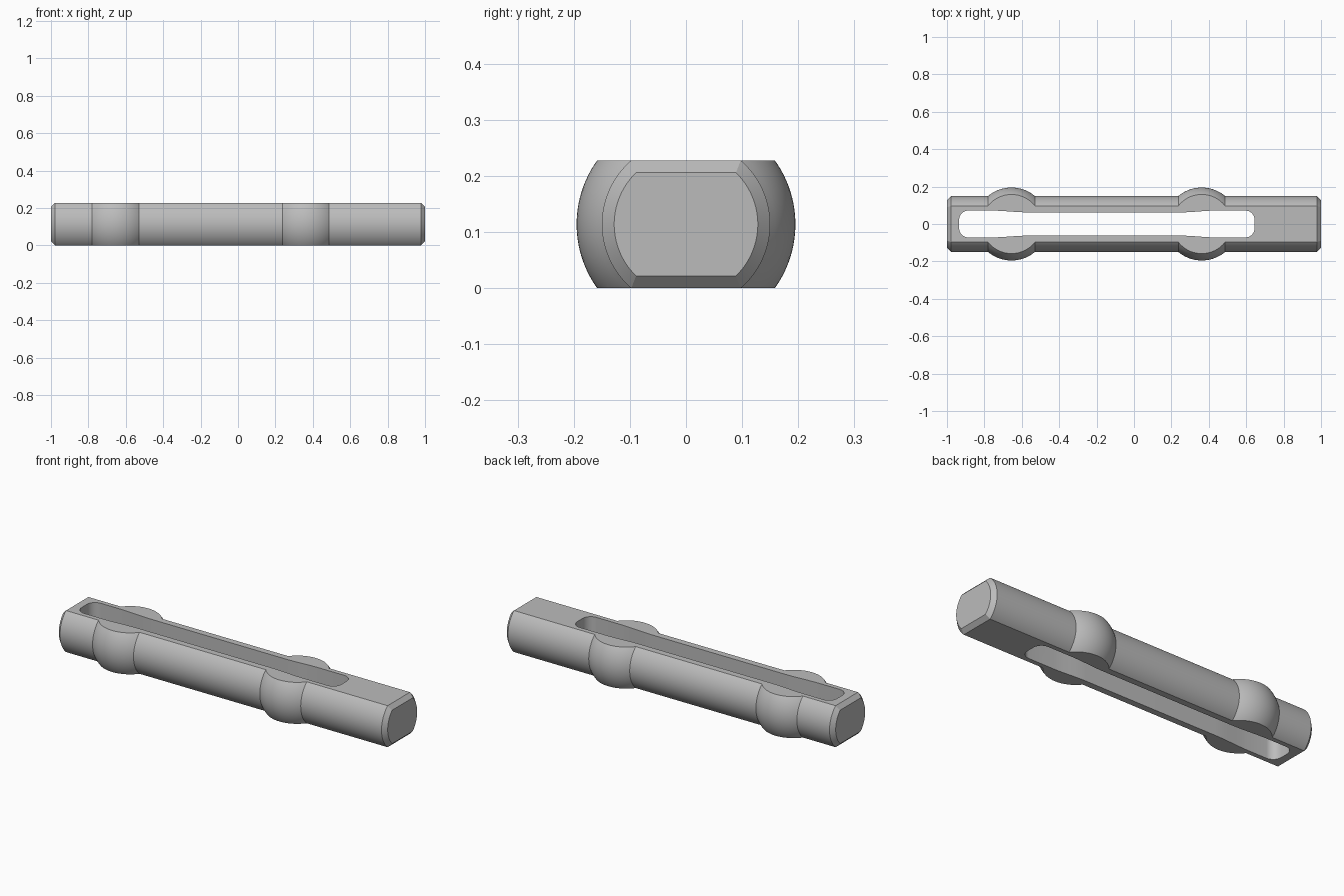
import bpy, bmesh, math

cube = bpy.data.objects.get("Cube")
if cube:
    bpy.data.objects.remove(cube, do_unlink=True)

HEIGHT = 0.228
AXIS_Z = HEIGHT / 2
SHAFT_R, BULGE_R, CHAMFER = 0.15, 0.195, 0.022
BULGE_X = (-0.655, 0.362)

steel = bpy.data.materials.new("plain grey")
steel.use_nodes = True
grey = (0.5, 0.5, 0.5, 1)
steel.diffuse_color = grey
steel.node_tree.nodes["Principled BSDF"].inputs["Base Color"].default_value = grey


def make_object(name, bm):
    bmesh.ops.recalc_face_normals(bm, faces=bm.faces)
    mesh = bpy.data.meshes.new(name)
    bm.to_mesh(mesh)
    bm.free()
    mesh.materials.append(steel)
    obj = bpy.data.objects.new(name, mesh)
    bpy.context.collection.objects.link(obj)
    return obj


def prism(name, outline, direction):
    """Extrude a closed outline along a direction."""
    bm = bmesh.new()
    face = bm.faces.new([bm.verts.new(p) for p in outline])
    ext = bmesh.ops.extrude_face_region(bm, geom=[face], use_keep_orig=True)
    verts = [g for g in ext["geom"] if isinstance(g, bmesh.types.BMVert)]
    bmesh.ops.translate(bm, verts=verts, vec=direction)
    return make_object(name, bm)


def boolean(target, cutter, operation):
    cutter.hide_render = True
    mod = target.modifiers.new(cutter.name, 'BOOLEAN')
    mod.operation, mod.solver, mod.object = operation, 'EXACT', cutter
    bpy.context.view_layer.objects.active = target
    bpy.ops.object.modifier_apply(modifier=mod.name)
    bpy.data.objects.remove(cutter, do_unlink=True)


# Turned body: round shaft with chamfered ends and two spherical bulges
profile = [(-1, 0), (-1, SHAFT_R - CHAMFER), (-1 + CHAMFER, SHAFT_R)]
half_angle = math.acos(SHAFT_R / BULGE_R)
for cx in BULGE_X:
    for i in range(19):
        a = half_angle * (i / 9 - 1)
        profile.append((cx + BULGE_R * math.sin(a), BULGE_R * math.cos(a)))
profile += [(1 - CHAMFER, SHAFT_R), (1, SHAFT_R - CHAMFER), (1, 0)]

bm = bmesh.new()
verts = [bm.verts.new((x, 0, AXIS_Z + r)) for x, r in profile]
edges = [bm.edges.new(pair) for pair in zip(verts, verts[1:])]
bmesh.ops.spin(bm, geom=verts + edges, cent=(0, 0, AXIS_Z), axis=(1, 0, 0),
               angle=math.tau, steps=128, use_duplicate=False)
bmesh.ops.remove_doubles(bm, verts=bm.verts, dist=1e-5)
body = make_object("slotted_pin", bm)

# Flat top and bottom, with their bevelled ends
E = 0.05
side = [(-1 - E, CHAMFER + E), (-1 + CHAMFER, 0), (1 - CHAMFER, 0), (1 + E, CHAMFER + E)]
side += [(x, HEIGHT - z) for x, z in reversed(side)]
boolean(body, prism("flats", [(x, -0.4, z) for x, z in side], (0, 0.8, 0)), 'INTERSECT')

# Through slot: rounded corners, slightly narrower in the middle
X0, X1, WIDE, NARROW, R = -0.935, 0.645, 0.072, 0.062, 0.05


def ease(x_start, x_end, w_start, w_end, steps=8):
    points = []
    for i in range(steps + 1):
        t = i / steps
        s = t * t * (3 - 2 * t)
        points.append((x_start + (x_end - x_start) * t, w_start + (w_end - w_start) * s))
    return points


def corner(cx, start):
    return [(cx + R * math.cos(start - i * math.pi / 16),
             WIDE - R + R * math.sin(start - i * math.pi / 16)) for i in range(9)]


upper = corner(X0 + R, math.pi) + ease(-0.77, -0.56, WIDE, NARROW)
upper += ease(0.25, 0.44, NARROW, WIDE) + corner(X1 - R, math.pi / 2)
outline = upper + [(x, -y) for x, y in reversed(upper)]
boolean(body, prism("slot", [(x, y, -0.2) for x, y in outline], (0, 0, 0.7)), 'DIFFERENCE')

# Smooth shading with crisp edges
bpy.ops.object.select_all(action='DESELECT')
body.select_set(True)
bpy.context.view_layer.objects.active = body
bpy.ops.object.shade_smooth_by_angle(angle=math.radians(25))
